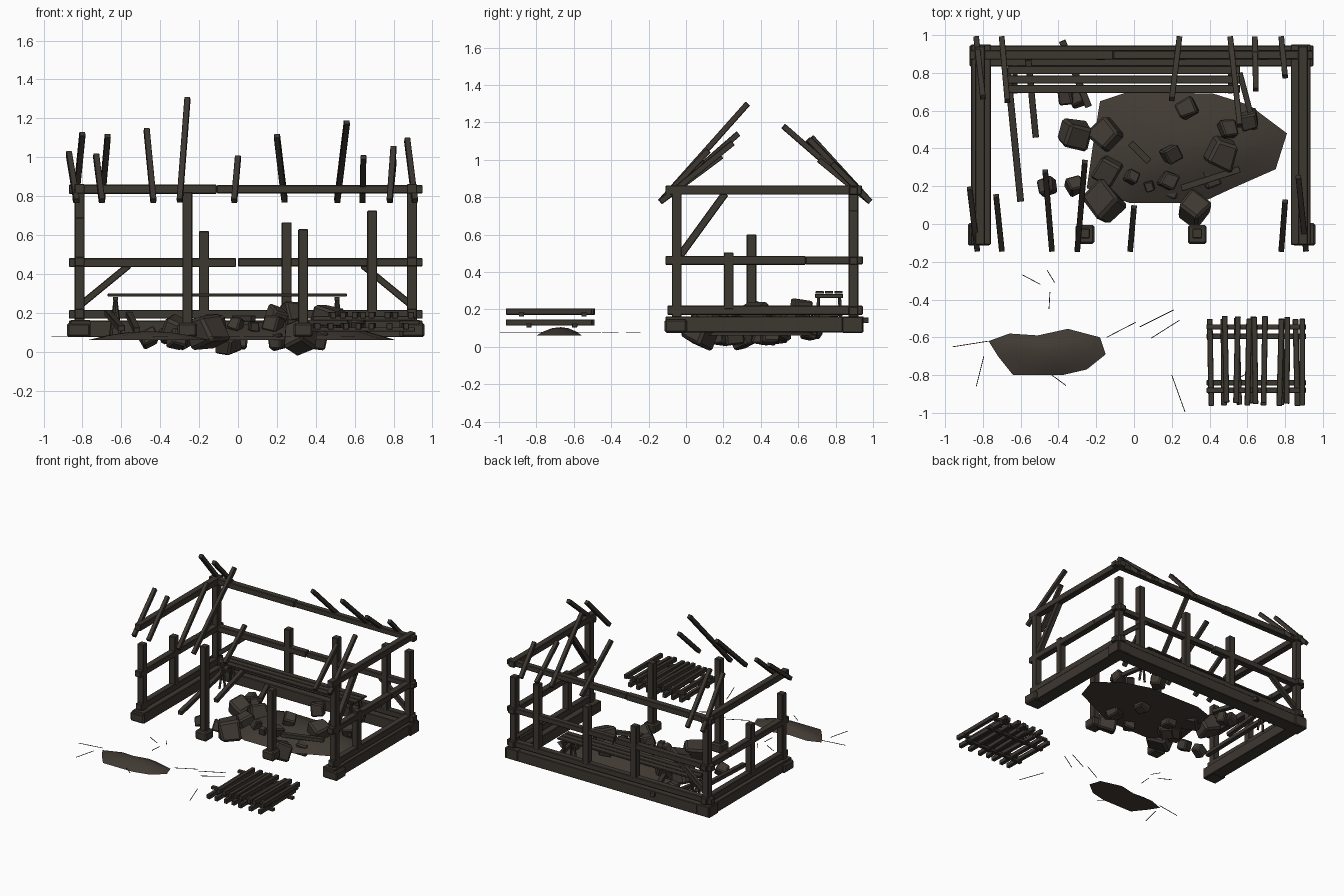
import bpy, bmesh, math, random
from mathutils import Vector
random.seed(4)

def material(name, c):
    m = bpy.data.materials.new(name)
    m.diffuse_color = (*c, 1)
    return m

WOOD = material("dark wood", (0.046, 0.038, 0.030))
STONE = material("brown rubble", (0.050, 0.041, 0.033))
EARTH = material("earth", (0.054, 0.043, 0.034))

def finish(name, bm, mat, bevel=0):
    bmesh.ops.recalc_face_normals(bm, faces=bm.faces)
    me = bpy.data.meshes.new(name)
    bm.to_mesh(me)
    bm.free()
    me.materials.append(mat)
    ob = bpy.data.objects.new(name, me)
    bpy.context.collection.objects.link(ob)
    if bevel:
        b = ob.modifiers.new("bevel", 'BEVEL')
        b.width, b.segments = bevel, 1
    return ob

def beam(name, p, q, w, h=None, bevel=0.004, mat=WOOD):
    """Box running from p to q, w wide (sideways) and h high."""
    p, q = Vector(p), Vector(q)
    d = q - p
    bm = bmesh.new()
    bmesh.ops.create_cube(bm, size=1)
    bmesh.ops.scale(bm, vec=(d.length, w, h or w), verts=bm.verts)
    ob = finish(name, bm, mat, bevel)
    ob.location = (p + q) / 2
    ob.rotation_euler = d.to_track_quat('X', 'Z').to_euler()
    return ob

XL, XR, YB, YF = -0.815, 0.895, 0.895, -0.05

# Sills, low rails, middle rails and wall plates
beam("back_sill", (-0.87, 0.89, 0.117), (0.95, 0.89, 0.117), 0.11, 0.085)
beam("back_low_rail", (-0.87, YB, 0.192), (0.95, YB, 0.192), 0.05, 0.045)
beam("back_mid_rail_left", (-0.87, YB, 0.458), (-0.01, YB, 0.458), 0.05, 0.046)
beam("back_mid_rail_right", (0.0, YB, 0.46), (0.95, YB, 0.46), 0.045, 0.042)
beam("back_plate_left", (-0.87, YB, 0.835), (-0.11, YB, 0.835), 0.05, 0.048)
beam("back_plate_right", (-0.11, YB, 0.835), (0.95, YB, 0.835), 0.045, 0.042)
for side, x, xs in (("left", XL, -0.81), ("right", XR, 0.883)):
    beam(side + "_sill", (xs, -0.11, 0.12), (xs, 0.95, 0.12), 0.105, 0.085)
    beam(side + "_low_rail", (x, -0.1, 0.195), (x, 0.945, 0.195), 0.05, 0.05)
    beam(side + "_mid_rail_front", (x, -0.11, 0.462), (x, 0.64, 0.462), 0.052, 0.048)
    beam(side + "_mid_rail_back", (x, 0.64, 0.462), (x, 0.945, 0.462), 0.052, 0.044)
    beam(side + "_plate", (x, -0.11, 0.838), (x, 0.94, 0.838), 0.052, 0.05)

# Posts and studs: x, y, bottom, top
posts = [
    ("front_left_post", XL, YF, 0.15, 0.69), ("front_right_post", XR, YF, 0.15, 0.82),
    ("back_left_post", XL, YB, 0.15, 0.82), ("back_right_post", XR, YB, 0.15, 0.73),
    ("front_post_a", -0.26, YF, 0.14, 0.82), ("front_post_b", 0.335, YF, 0.14, 0.63),
    ("back_stud_a", -0.175, YB, 0.2, 0.62), ("back_stud_b", 0.25, YB, 0.2, 0.665),
    ("back_stud_c", 0.69, YB, 0.2, 0.725),
    ("right_stud", XR, 0.228, 0.2, 0.505), ("left_stud", XL, 0.35, 0.2, 0.6)]
for n, x, y, a, b in posts:
    beam(n, (x, y, a), (x, y, b), 0.052)
for x, s in ((-0.82, 0.12), (-0.26, 0.1), (0.335, 0.1), (0.9, 0.12)):
    beam("post_pad", (x - s / 2, -0.055, 0.111), (x + s / 2, -0.055, 0.111), s, 0.072, 0.01)

# Diagonal braces
beam("back_brace_left", (-0.81, YB, 0.24), (-0.56, YB, 0.445), 0.035)
beam("back_brace_right", (0.89, YB, 0.24), (0.64, YB, 0.445), 0.035)
beam("right_brace", (XR, -0.03, 0.49), (XR, 0.21, 0.82), 0.04)

# Broken rafters: x at eave, x at top, y at top, z at top
for x0, x1, y, z in ((-.83, -.87, .19, 1.02), (-.70, -.73, .15, 1.01), (-.435, -.47, .28, 1.14),
                     (-.30, -.26, .33, 1.30), (-.02, 0, .09, 1.0), (.78, .80, .12, 1.05),
                     (.91, .87, .25, 1.09)):
    beam("front_rafter", (x0, -0.138, 0.775), (x1, y, z), 0.03, 0.03, 0.002)
for x0, x1, y, z in ((-.835, -.80, .67, 1.12), (-.70, -.67, .65, 1.11), (.24, .20, .66, 1.11),
                     (.51, .56, .52, 1.18), (.64, .645, .71, 1.0), (.78, .80, .78, .98)):
    beam("back_rafter", (x0, 0.985, 0.775), (x1, y, z), 0.03, 0.03, 0.002)

# Fallen timbers
for p, q, w in (((-.67, .82, .2), (-.60, .12, .12), .036), ((-.56, .87, .19), (-.52, .46, .11), .034),
                ((-.38, .97, .142), (-.24, .62, .13), .036), ((-.02, .43, .17), (.08, .33, .17), .035),
                ((.25, .19, .15), (.56, .29, .15), .035), ((.56, .80, .15), (.64, .50, .13), .03)):
    beam("fallen_timber", p, q, w, 0.03, 0.002)

# Trestle bench along the back wall
for y in (0.715, 0.765, 0.815):
    beam("bench_plank", (-0.67, y, 0.291), (0.56, y, 0.291), 0.043, 0.014, 0.002)
for x in (-0.63, 0.51):
    beam("bench_crosspiece", (x, 0.69, 0.272), (x, 0.84, 0.272), 0.025, 0.02, 0.002)
    for y, dy in ((0.71, -0.01), (0.82, 0.01)):
        for s in (-1, 1):
            beam("bench_leg", (x, y, 0.28), (x + s * 0.025, y + dy, 0.08), 0.014, 0.014, 0.001)

# Two stacked slatted panels lying in front
for layer, z, ys, xs in (("lower", 0.122, (-.595, -.84), (.405, .475, .55, .625, .69, .78, .86)),
                         ("upper", 0.18, (-.545, -.88), (.485, .545, .605, .64, .69, .775, .81, .89))):
    for y in ys:
        beam(layer + "_panel_rail", (.385, y, z - 0.008), (.91, y, z - 0.008), 0.028, 0.022, 0.002)
    for x in xs:
        t, e = random.uniform(-.008, .008), random.uniform(-.01, .01)
        beam(layer + "_panel_slat", (x - t, -.955 + e, z + .008), (x + t, -.495 + e, z + .008),
             0.03, 0.034, 0.003)

# Low earth mounds: rim outline raised to a peak through a middle ring
def mound(name, rim, base, peak):
    n = len(rim)
    cx, cy = sum(p[0] for p in rim) / n, sum(p[1] for p in rim) / n
    bm = bmesh.new()
    rings = []
    for k, h in ((1, 0), (0.7, 0.5), (0.35, 0.88)):
        rings.append([bm.verts.new((cx + (x - cx) * k, cy + (y - cy) * k, base + (peak - base) * h))
                      for x, y in rim])
    top = bm.verts.new((cx, cy, peak))
    for i in range(n):
        j = (i + 1) % n
        for a, b in zip(rings, rings[1:]):
            bm.faces.new((a[i], a[j], b[j], b[i]))
        bm.faces.new((rings[-1][i], rings[-1][j], top))
    bm.faces.new(rings[0])
    ob = finish(name, bm, EARTH)
    for f in ob.data.polygons:
        f.use_smooth = len(f.vertices) < 5

mound("inner_mound", [(-.25, .19), (-.22, .4), (-.18, .65), (-.03, .7), (.42, .69), (.61, .63), (.81, .48),
                      (.75, .29), (.5, .18), (.35, .11), (-.02, .11)], 0.06, 0.16)
mound("front_mound", [(-.77, -.62), (-.66, -.58), (-.51, -.59), (-.35, -.555), (-.18, -.6), (-.15, -.69),
                      (-.25, -.77), (-.38, -.8), (-.64, -.8), (-.72, -.7)], 0.06, 0.105)

# Rubble: x, y, z, size of jittered chamfered blocks
rocks = [(-.31, .47, .10, .15), (-.15, .48, .11, .14), (-.36, .68, .09, .09), (-.46, .2, .07, .085),
         (-.31, .2, .06, .085), (-.155, .12, .11, .16), (-.14, .29, .11, .13), (.08, .2, .13, .05),
         (-.01, .25, .14, .07), (.195, .37, .18, .09), (.18, .23, .14, .09), (.28, .61, .2, .1),
         (.46, .38, .16, .14), (.5, .5, .16, .09), (.61, .55, .13, .09), (.32, .08, .08, .14),
         (.0, .4, .06, .09), (.2, .18, .05, .08), (.4, .25, .06, .1), (-.05, .3, .045, .1),
         (.3, .45, .06, .1), (-.3, .66, .08, .08)]
for x, y, z, s in rocks:
    bm = bmesh.new()
    bmesh.ops.create_cube(bm, size=s * 0.95)
    for v in bm.verts:
        v.co += Vector([random.uniform(-.1, .1) * s for _ in range(3)])
    ob = finish("rubble_block", bm, STONE, s * 0.1)
    ob.location = (x, y, z)
    ob.rotation_euler = (random.uniform(-.4, .4), random.uniform(-.4, .4), random.uniform(0, 3))

# Thin straws scattered on the ground
for x0, y0, x1, y1 in ((-.96, -.65, -.77, -.62), (-.795, -.7, -.835, -.86), (-.59, -.27, -.495, -.32),
                       (-.46, -.245, -.42, -.31), (-.445, -.36, -.45, -.45), (-.435, -.8, -.36, -.855),
                       (-.145, -.6, .01, -.52), (.03, -.545, .21, -.455), (.09, -.605, .24, -.51),
                       (.2, -.8, .27, -.995), (.53, -.83, .6, -.79)):
    beam("straw", (x0, y0, 0.077), (x1, y1, 0.077), 0.004, 0.003, 0)
